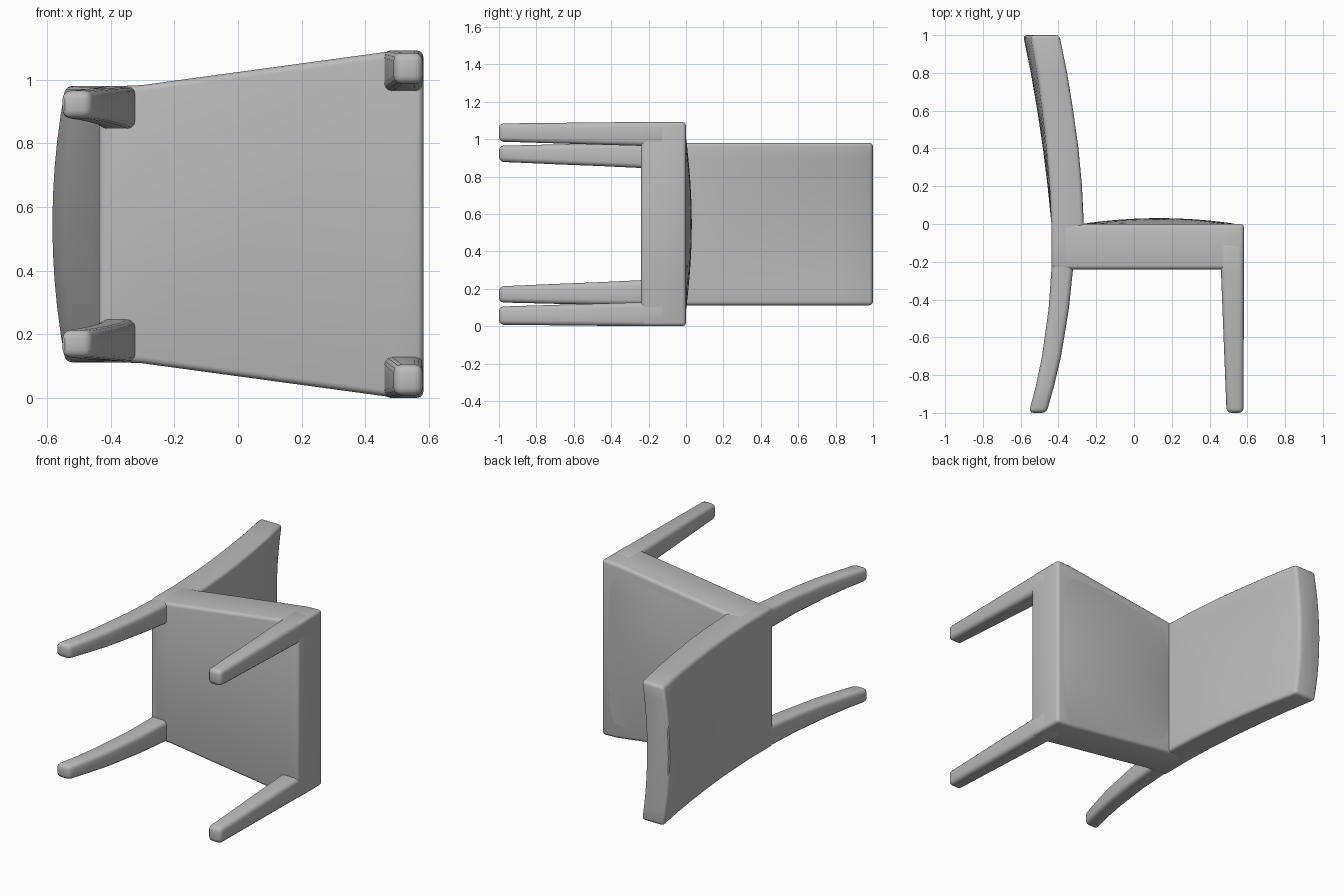
import bpy, bmesh, math

if "Cube" in bpy.data.objects:
    bpy.data.objects.remove(bpy.data.objects["Cube"])

MID = 0.546  # the chair lies on its side: its width runs along z, its height along y

wood = bpy.data.materials.new("plain grey")
wood.diffuse_color = (0.5, 0.5, 0.5, 1)
wood.use_nodes = True
wood.node_tree.nodes["Principled BSDF"].inputs["Base Color"].default_value = wood.diffuse_color


def finish(bm, name, bevel=0.0):
    """Round the hard edges, make the object and shade it smooth."""
    bmesh.ops.recalc_face_normals(bm, faces=bm.faces)
    if bevel:
        hard = [e for e in bm.edges if e.calc_face_angle(0) > math.radians(35)]
        bmesh.ops.bevel(bm, geom=hard, offset=bevel, segments=3, profile=0.5,
                        affect='EDGES', clamp_overlap=True)
    mesh = bpy.data.meshes.new(name)
    bm.to_mesh(mesh)
    bm.free()
    mesh.materials.append(wood)
    ob = bpy.data.objects.new(name, mesh)
    bpy.context.collection.objects.link(ob)
    bpy.ops.object.select_all(action='DESELECT')
    ob.select_set(True)
    bpy.context.view_layer.objects.active = ob
    bpy.ops.object.shade_smooth_by_angle(angle=math.radians(35))


def loft(name, rings, bevel):
    """Skin a list of closed rings and cap both ends."""
    bm = bmesh.new()
    loops = [[bm.verts.new(p) for p in ring] for ring in rings]
    n = len(loops[0])
    for a, b in zip(loops, loops[1:]):
        for i in range(n):
            j = (i + 1) % n
            bm.faces.new((a[i], a[j], b[j], b[i]))
    bm.faces.new(loops[0])
    bm.faces.new(loops[-1])
    finish(bm, name, bevel)


def leg_pair(name, sections, bevel):
    """Sections are (y, x0, x1, z0, z1); the second leg is mirrored about MID."""
    for side, label in ((1, "right"), (-1, "left")):
        rings = []
        for y, x0, x1, z0, z1 in sections:
            a, b = (MID + side * (z - MID) for z in (z0, z1))
            rings.append([(x0, y, a), (x1, y, a), (x1, y, b), (x0, y, b)])
        loft(f"{name}_{label}", rings, bevel)


# Straight tapered front legs
leg_pair("front_leg", [(-0.10, 0.455, 0.582, 0.0, 0.13),
                       (-0.24, 0.46, 0.582, 0.0, 0.128),
                       (-1.0, 0.49, 0.58, 0.008, 0.105)], 0.025)

# Rear legs sweeping backwards
leg_pair("rear_leg", [(-0.12, -0.432, -0.315, 0.115, 0.25),
                      (-0.24, -0.437, -0.323, 0.114, 0.246),
                      (-0.45, -0.452, -0.345, 0.116, 0.236),
                      (-0.70, -0.487, -0.386, 0.120, 0.226),
                      (-0.86, -0.520, -0.424, 0.124, 0.219),
                      (-1.0, -0.557, -0.463, 0.127, 0.213)], 0.025)

# Seat block, wider at the front
half = [(0.582, 0.0), (0.48, 0.003), (-0.30, 0.109), (-0.41, 0.114)]
outline = half + [(x, 2 * MID - z) for x, z in reversed(half)]
loft("seat", [[(x, y, z) for x, z in outline] for y in (-0.24, 0.0)], 0.02)

# Softly domed upholstery on the seat
bm = bmesh.new()
N = 16
grid = []
for i in range(N + 1):
    u = i / N
    x = -0.29 + u * 0.845
    hw = 0.41 + u * 0.105
    row = []
    for j in range(N + 1):
        v = j / N
        dome = (max(0, math.sin(math.pi * u)) * max(0, math.sin(math.pi * v))) ** 0.8
        row.append(bm.verts.new((x, -0.003 + 0.034 * dome, MID + hw * (2 * v - 1))))
    grid.append(row)
for i in range(N):
    for j in range(N):
        bm.faces.new((grid[i][j], grid[i][j + 1], grid[i + 1][j + 1], grid[i + 1][j]))
bmesh.ops.recalc_face_normals(bm, faces=bm.faces)
if sum(f.normal.y for f in bm.faces) < 0:
    bmesh.ops.reverse_faces(bm, faces=bm.faces)
mesh = bpy.data.meshes.new("seat_cushion")
bm.to_mesh(mesh)
bm.free()
mesh.materials.append(wood)
for p in mesh.polygons:
    p.use_smooth = True
bpy.context.collection.objects.link(bpy.data.objects.new("seat_cushion", mesh))

# Backrest: leans back, bowed across its width towards the top
profile = [(-0.236, -0.437, -0.30), (-0.08, -0.437, -0.268), (0.0, -0.437, -0.266),
           (0.2, -0.446, -0.275), (0.4, -0.462, -0.293), (0.6, -0.484, -0.32),
           (0.8, -0.511, -0.352), (1.0, -0.545, -0.392)]
COLS = 10
rings = []
for y, xb, xf in profile:
    bow = 0.042 * max(0, y) ** 0.8
    back, front = [], []
    for k in range(COLS + 1):
        t = 2 * k / COLS - 1
        z = MID + 0.434 * t
        back.append((xb - bow * (1 - t * t), y, z))
        front.append((xf - 0.8 * bow * (1 - t * t), y, z))
    rings.append(back + front[::-1])
loft("backrest", rings, 0.02)
